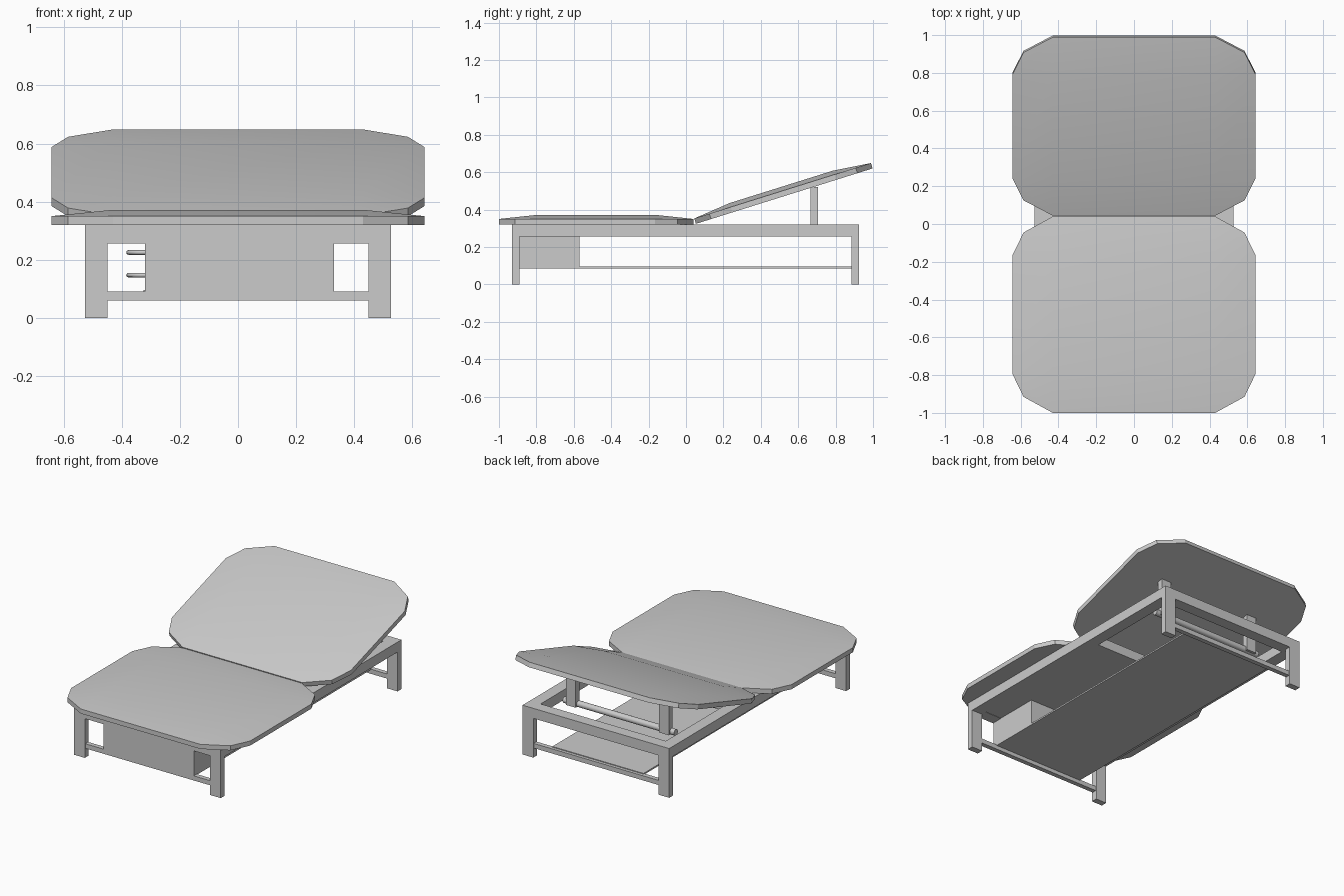
import bpy, bmesh
from math import radians, pi
from mathutils import Matrix, Vector

if "Cube" in bpy.data.objects:
    bpy.data.objects.remove(bpy.data.objects["Cube"])


def box(name, x0, x1, y0, y1, z0, z1):
    bm = bmesh.new()
    bmesh.ops.create_cube(bm, size=1)
    for v in bm.verts:
        v.co = Vector((x0 + (v.co.x + .5) * (x1 - x0),
                       y0 + (v.co.y + .5) * (y1 - y0),
                       z0 + (v.co.z + .5) * (z1 - z0)))
    return finish(name, bm)


def finish(name, bm):
    bmesh.ops.recalc_face_normals(bm, faces=bm.faces)
    me = bpy.data.meshes.new(name)
    bm.to_mesh(me)
    bm.free()
    ob = bpy.data.objects.new(name, me)
    bpy.context.collection.objects.link(ob)
    return ob


def smooth(ob, angle=20):
    bpy.ops.object.select_all(action='DESELECT')
    ob.select_set(True)
    bpy.context.view_layer.objects.active = ob
    bpy.ops.object.shade_smooth_by_angle(angle=radians(angle))


def cushion(name, length, matrix):
    """Chamfered slab with a slightly domed top; local y runs 0..length."""
    bm = bmesh.new()
    h = length / 2
    side, dome = .03, .052
    # quarter outline, mirrored around the centre
    q = [(.43, h), (.585, h - .085), (.643, h - .205)]
    quads = [(1, 1, q), (1, -1, q[::-1]), (-1, -1, q), (-1, 1, q[::-1])]
    pts = [(sx * x, sy * y) for sx, sy, c in quads for x, y in c]
    low = [bm.verts.new((x, y + h, 0)) for x, y in pts]
    top = [bm.verts.new((x, y + h, side)) for x, y in pts]
    inner = [bm.verts.new((sx * .43, sy * (h - .205) + h, dome)) for sx, sy, c in quads]
    bm.faces.new(low)
    bm.faces.new(inner)
    for i in range(12):
        j = (i + 1) % 12
        bm.faces.new((low[i], low[j], top[j], top[i]))
    for k in range(4):
        a, b, c = top[3 * k:3 * k + 3]
        bm.faces.new((a, b, c, inner[k]))
        n = (k + 1) % 4
        bm.faces.new((c, top[(3 * k + 3) % 12], inner[n], inner[k]))
    bm.transform(matrix)
    ob = finish(name, bm)
    smooth(ob)
    return ob


# legs and side rails
for s, side in ((-1, "left"), (1, "right")):
    x0, x1 = sorted((s * .45, s * .527))
    box(f"front_leg_{side}", x0, x1, -.93, -.89, 0, .26)
    box(f"back_leg_{side}", x0, x1, .885, .925, 0, .26)
    box(f"side_rail_{side}", x0, x1, -.93, .925, .255, .32)
    # props holding up the backrest
    x0, x1 = sorted((s * .30, s * .37))
    box(f"backrest_prop_{side}", x0, x1, .665, .705, .28, .522)

# cross rails, stretchers and seat deck
box("front_rail", -.45, .45, -.93, -.855, .255, .32)
box("back_rail", -.45, .45, .85, .925, .255, .32)
box("front_stretcher", -.45, .45, -.925, -.895, .06, .09)
box("back_stretcher", -.45, .45, .89, .92, .06, .09)
box("seat_deck", -.45, .45, -.855, .2, .257, .318)

# lower shelf and storage box
box("shelf", -.325, .33, -.9, .9, .085, .095)
box("storage_box", -.32, .33, -.925, -.57, .09, .257)

# pivot bar under the backrest
bm = bmesh.new()
bmesh.ops.create_cone(bm, cap_ends=True, segments=20, radius1=.02, radius2=.02, depth=.8)
bm.transform(Matrix.Translation((0, .675, .295)) @ Matrix.Rotation(pi / 2, 4, 'Y'))
smooth(finish("pivot_bar", bm), 40)

# ring holders on the box side
for z in (.147, .225):
    bpy.ops.mesh.primitive_torus_add(location=(-.32, -.73, z), major_radius=.057,
                                     minor_radius=.008, major_segments=24, minor_segments=8)
    bpy.context.object.name = "ring_holder"
    smooth(bpy.context.object, 60)

# seat and raised backrest cushions
cushion("seat_cushion", 1.04, Matrix.Translation((0, -1, .32)))
cushion("backrest_cushion", .99,
        Matrix.Translation((0, .053, .324)) @ Matrix.Rotation(radians(17.4), 4, 'X'))
